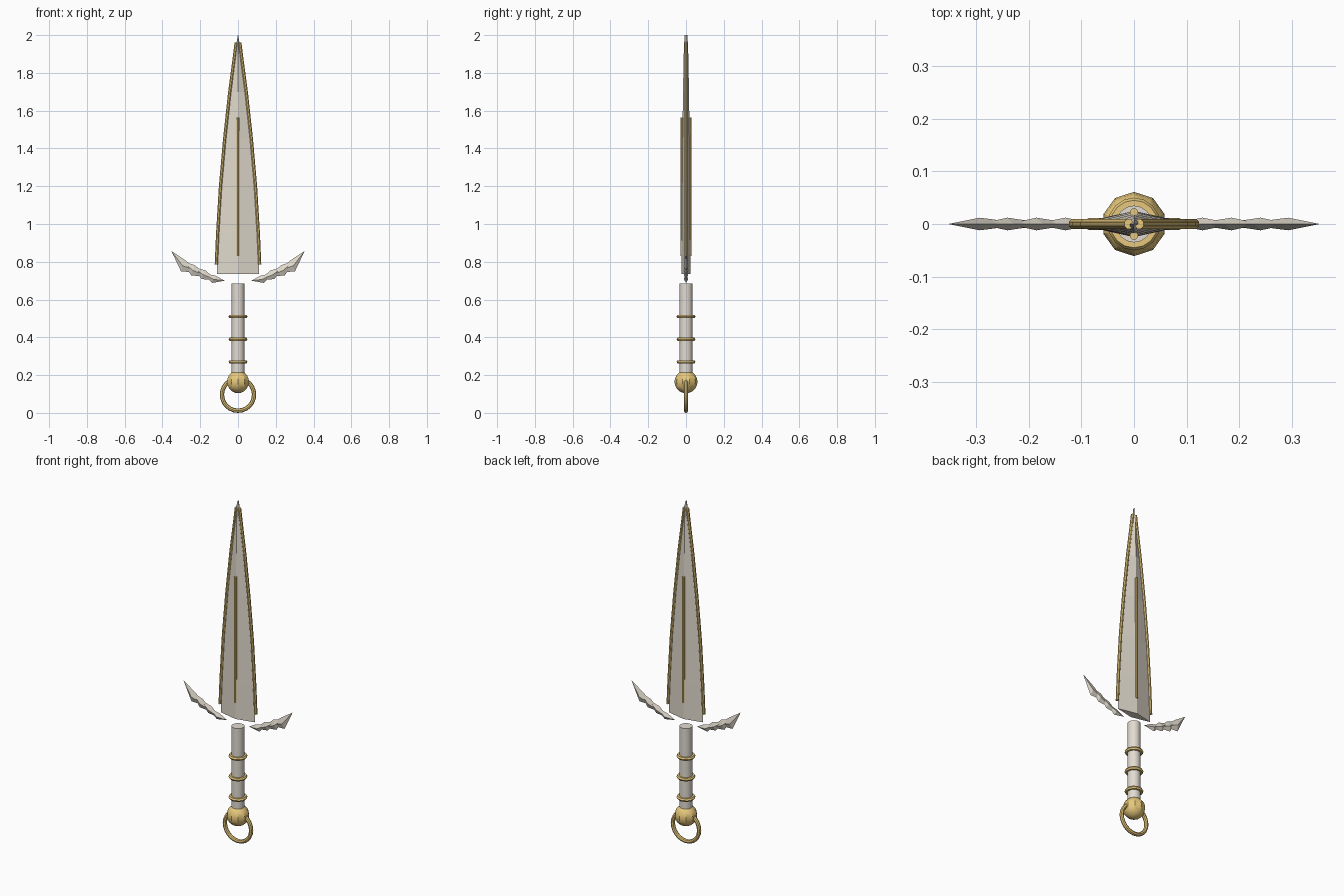
import bpy, bmesh, math

if "Cube" in bpy.data.objects:
    bpy.data.objects.remove(bpy.data.objects["Cube"])


def material(name, rgb):
    m = bpy.data.materials.new(name)
    m.diffuse_color = (*rgb, 1)
    m.use_nodes = True
    m.node_tree.nodes["Principled BSDF"].inputs["Base Color"].default_value = m.diffuse_color
    return m


STEEL = material("pale_steel", (0.74, 0.69, 0.60))
GOLD = material("gold", (0.80, 0.58, 0.20))
GRIP = material("grip_wrap", (0.76, 0.71, 0.64))


def finish(bm, name, mat):
    bmesh.ops.recalc_face_normals(bm, faces=bm.faces)
    me = bpy.data.meshes.new(name)
    bm.to_mesh(me)
    bm.free()
    ob = bpy.data.objects.new(name, me)
    bpy.context.collection.objects.link(ob)
    me.materials.append(mat)
    return ob


def loft(bm, rings):
    """Skin a list of equal-sized vertex rings and cap both ends."""
    rows = [[bm.verts.new(p) for p in r] for r in rings]
    n = len(rows[0])
    for a, b in zip(rows, rows[1:]):
        for i in range(n):
            bm.faces.new((a[i], a[(i + 1) % n], b[(i + 1) % n], b[i]))
    bm.faces.new(rows[0])
    bm.faces.new(rows[-1])


def current(name, mat, smooth=True):
    ob = bpy.context.object
    ob.name = name
    ob.data.materials.append(mat)
    if smooth:
        bpy.ops.object.shade_smooth_by_angle()
    return ob


# blade: diamond section, tapering along a gentle curve (z, half width, half depth)
bm = bmesh.new()
profile = [(0.735, 0.111, 0.025), (0.95, 0.106, 0.024), (1.2, 0.091, 0.022),
           (1.45, 0.070, 0.019), (1.7, 0.043, 0.016), (1.9, 0.018, 0.012), (2.0, 0.001, 0.008)]
loft(bm, [[(w, 0, z), (0, d, z), (-w, 0, z), (0, -d, z)] for z, w, d in profile])
finish(bm, "blade", STEEL)

# gold trims along the two cutting edges
trim = [(0.115, 0.785), (0.108, 0.95), (0.093, 1.2), (0.071, 1.45),
        (0.044, 1.7), (0.020, 1.88), (0.010, 1.96)]
for side, label in ((1, "right"), (-1, "left")):
    bm = bmesh.new()
    loft(bm, [[(side * (x + 0.009 * math.cos(a)), 0.010 * math.sin(a), z)
               for a in [math.pi * k / 4 + math.pi / 8 for k in range(8)]] for x, z in trim])
    finish(bm, "edge_trim_" + label, GOLD)

# raised gold rib on each blade face
for y, label in ((-0.022, "front"), (0.022, "back")):
    bm = bmesh.new()
    loft(bm, [[(0.008 * math.cos(a), y + 0.008 * math.sin(a), z)
               for a in [math.pi * k / 4 + math.pi / 8 for k in range(8)]] for z in (0.83, 1.565)])
    finish(bm, "blade_rib_" + label, GOLD)

# guard wings: overlapping four-sided spikes (inner point, ring centre, outer point)
spikes = [((0.07, 0.70), (0.130, 0.707), (0.19, 0.742)),
          ((0.11, 0.70), (0.185, 0.732), (0.24, 0.772)),
          ((0.16, 0.72), (0.240, 0.755), (0.296, 0.803)),
          ((0.20, 0.745), (0.293, 0.779), (0.353, 0.857))]
for side, label in ((1, "right"), (-1, "left")):
    bm = bmesh.new()
    for k, (inner, mid, outer) in enumerate(spikes):
        h = 0.019 + 0.004 * k
        ring = [bm.verts.new((side * (mid[0] + dx), dy, mid[1] + dz))
                for dx, dy, dz in ((0.008, 0, -h), (0, 0.012, 0), (-0.012, 0, h), (0, -0.012, 0))]
        for tip in (inner, outer):
            v = bm.verts.new((side * tip[0], 0, tip[1]))
            for i in range(4):
                bm.faces.new((ring[i], ring[(i + 1) % 4], v))
    finish(bm, "guard_wing_" + label, STEEL)

# grip with three gold bands
bpy.ops.mesh.primitive_cylinder_add(vertices=16, radius=0.035, depth=0.50, location=(0, 0, 0.435))
current("grip", GRIP)
for i, z in enumerate((0.27, 0.39, 0.51)):
    bpy.ops.mesh.primitive_torus_add(major_radius=0.040, minor_radius=0.010, major_segments=16,
                                     minor_segments=6, location=(0, 0, z))
    current(f"grip_band_{i + 1}", GOLD)

# pommel ball and hanging ring
bpy.ops.mesh.primitive_uv_sphere_add(segments=10, ring_count=10, radius=0.061, location=(0, 0, 0.165))
current("pommel", GOLD)
bpy.ops.mesh.primitive_torus_add(major_radius=0.085, minor_radius=0.0115, major_segments=24,
                                 minor_segments=8, location=(0, 0, 0.0965),
                                 rotation=(math.pi / 2, 0, 0))
current("pommel_ring", GOLD)
